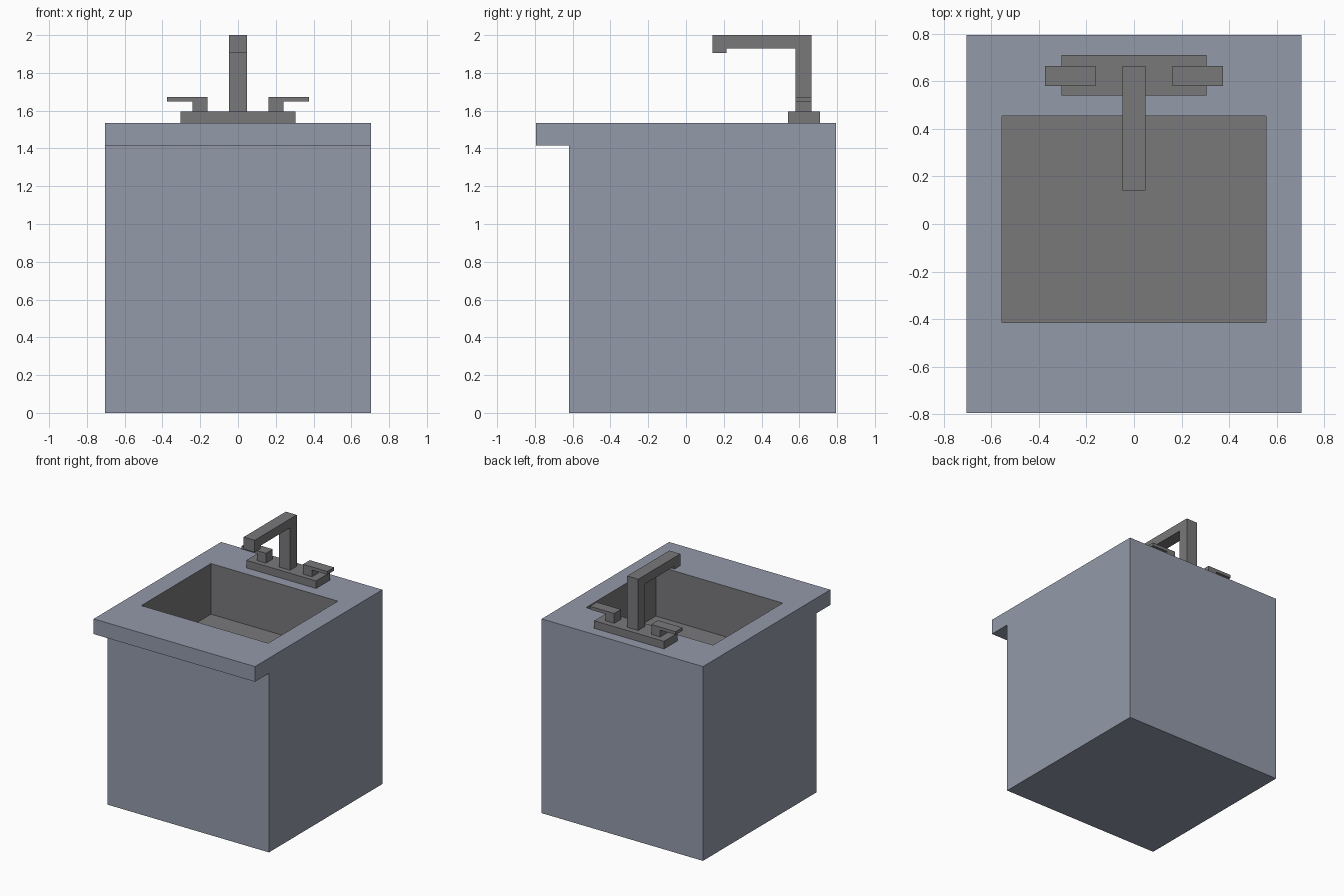
import bpy, bmesh

if "Cube" in bpy.data.objects:
    bpy.data.objects.remove(bpy.data.objects["Cube"])


def material(name, rgb):
    m = bpy.data.materials.new(name)
    m.diffuse_color = (*rgb, 1)
    m.use_nodes = True
    m.node_tree.nodes["Principled BSDF"].inputs["Base Color"].default_value = m.diffuse_color
    return m


BLUE_GREY = material("blue grey", (0.295, 0.322, 0.402))
DARK_GREY = material("dark grey", (0.190, 0.188, 0.195))


def prism(profile, place, depth):
    """Extrude a 2D profile; place(a, b) maps it to 3D, depth is the extrusion vector."""
    bm = bmesh.new()
    face = bm.faces.new([bm.verts.new(place(a, b)) for a, b in profile])
    new = bmesh.ops.extrude_face_region(bm, geom=[face], use_keep_orig=True)["geom"]
    bmesh.ops.translate(bm, vec=depth, verts=[v for v in new if isinstance(v, bmesh.types.BMVert)])
    bmesh.ops.recalc_face_normals(bm, faces=bm.faces[:])
    return bm


def finish(bm, name, *mats):
    mesh = bpy.data.meshes.new(name)
    bm.to_mesh(mesh)
    bm.free()
    for m in mats:
        mesh.materials.append(m)
    ob = bpy.data.objects.new(name, mesh)
    bpy.context.collection.objects.link(ob)
    return ob


# Cabinet with overhanging counter, one side profile swept across x
TOP, FLOOR, W = 1.535, 1.135, 0.705
side = [(-0.62, 0), (0.795, 0), (0.795, TOP), (-0.795, TOP), (-0.795, 1.415), (-0.62, 1.415)]
bm = prism(side, lambda y, z: (-W, y, z), (2 * W, 0, 0))

# Basin: inset the top face to the opening and push it down
top = next(f for f in bm.faces if f.calc_center_median().z > TOP - 0.01)
bmesh.ops.inset_individual(bm, faces=[top], thickness=0.1)
for v in top.verts:
    v.co.x = 0.555 if v.co.x > 0 else -0.555
    v.co.y = 0.455 if v.co.y > 0 else -0.415
basin = bmesh.ops.extrude_discrete_faces(bm, faces=[top])["faces"][0]
for v in basin.verts:
    v.co.z = FLOOR
for f in bm.faces:
    if all(abs(v.co.x) < 0.6 for v in f.verts):
        f.material_index = 1
bmesh.ops.recalc_face_normals(bm, faces=bm.faces[:])
finish(bm, "cabinet_with_basin", BLUE_GREY, DARK_GREY)

# Tap base plate
plate = [(-0.305, 0.54), (0.305, 0.54), (0.305, 0.71), (-0.305, 0.71)]
finish(prism(plate, lambda x, y: (x, y, TOP), (0, 0, 0.06)), "tap_base", DARK_GREY)

# Spout: post, arm and down-turned tip
spout = [(0.58, 1.595), (0.665, 1.595), (0.665, 2.0), (0.14, 2.0),
         (0.14, 1.905), (0.215, 1.905), (0.215, 1.93), (0.58, 1.93)]
finish(prism(spout, lambda y, z: (-0.048, y, z), (0.096, 0, 0)), "tap_spout", DARK_GREY)

# Two mirrored lever handles
lever = [(0.162, 1.595), (0.24, 1.595), (0.24, 1.648), (0.375, 1.648), (0.375, 1.673), (0.162, 1.673)]
for s, name in ((1, "right_handle"), (-1, "left_handle")):
    finish(prism(lever, lambda x, z: (s * x, 0.58, z), (0, 0.085, 0)), name, DARK_GREY)
